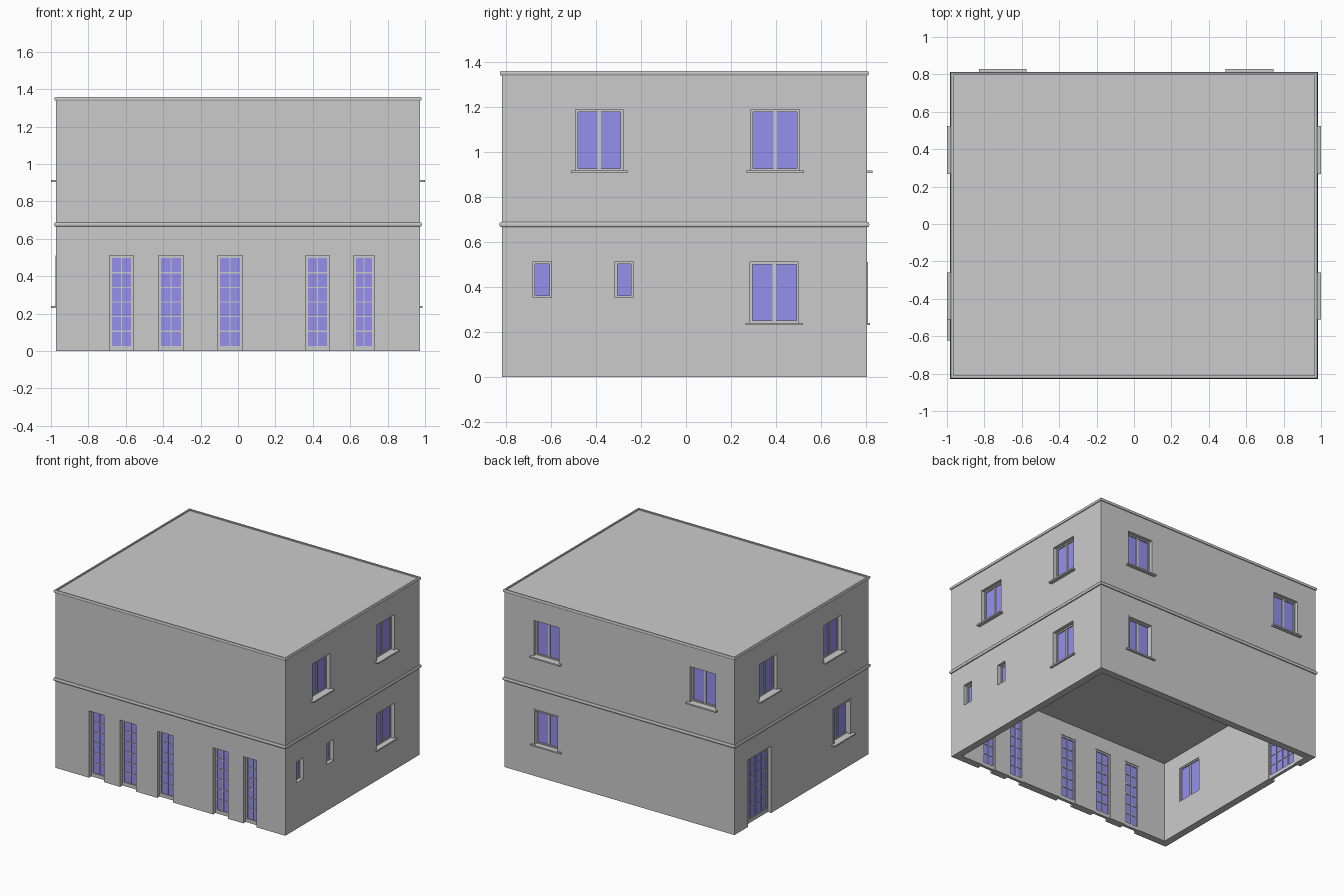
import bpy, bmesh
from mathutils import Vector

if "Cube" in bpy.data.objects:
    bpy.data.objects.remove(bpy.data.objects["Cube"])

X, Y0, Y1, TOP, T = 0.972, -0.817, 0.803, 1.35, 0.055   # wall faces, roof, thickness

glass_mat = bpy.data.materials.new("window_glass")
glass_mat.diffuse_color = (0.30, 0.28, 0.85, 1)
glass_mat.use_nodes = True
glass_mat.node_tree.nodes["Principled BSDF"].inputs["Base Color"].default_value = glass_mat.diffuse_color


def place(side, u, d, z):
    """Wall coordinates (along, outward, up) to world."""
    return {"front": (u, Y0 - d, z), "back": (u, Y1 + d, z),
            "right": (X + d, u, z), "left": (-X - d, u, z)}[side]


def add_box(bm, a, b):
    lo = Vector([min(p, q) for p, q in zip(a, b)])
    hi = Vector([max(p, q) for p, q in zip(a, b)])
    vs = bmesh.ops.create_cube(bm, size=1)["verts"]
    bmesh.ops.scale(bm, vec=hi - lo, verts=vs)
    bmesh.ops.translate(bm, vec=(lo + hi) / 2, verts=vs)


def wall_box(bm, side, u0, u1, z0, z1, d0, d1):
    add_box(bm, place(side, u0, d0, z0), place(side, u1, d1, z1))


def make(name, bm, mat=None):
    bmesh.ops.recalc_face_normals(bm, faces=bm.faces)
    me = bpy.data.meshes.new(name)
    bm.to_mesh(me)
    bm.free()
    ob = bpy.data.objects.new(name, me)
    bpy.context.collection.objects.link(ob)
    if mat:
        me.materials.append(mat)
    return ob


def subtract(ob, cutter):
    mod = ob.modifiers.new("cut", "BOOLEAN")
    mod.operation, mod.solver, mod.object = "DIFFERENCE", "EXACT", cutter
    cutter.hide_render = True
    bpy.context.view_layer.update()
    dg = bpy.context.evaluated_depsgraph_get()
    me = bpy.data.meshes.new_from_object(ob.evaluated_get(dg))
    ob.modifiers.clear()
    ob.data = me
    bpy.data.objects.remove(cutter)


# openings: side, u0, u1, z0, z1, columns, rows
front_doors = [(-0.687, -0.559), (-0.425, -0.291), (-0.11, 0.024),
               (0.361, 0.489), (0.617, 0.73)]
doors = [("front", a, b, 0, 0.51, 2, 6) for a, b in front_doors]
doors.append(("left", 0.36, 0.64, 0, 0.51, 4, 6))
# windows: side, u0, u1, z0, z1, sill reach, raised surround
windows = [("right", -0.49, -0.28, 0.915, 1.187, 0.028, False),
           ("right", 0.288, 0.503, 0.915, 1.187, 0.028, False),
           ("right", 0.285, 0.500, 0.24, 0.51, 0.014, False),
           ("left", -0.49, -0.28, 0.915, 1.187, 0.028, False),
           ("left", 0.288, 0.503, 0.915, 1.187, 0.028, False),
           ("left", -0.602, -0.388, 0.24, 0.51, 0.028, True),
           ("back", -0.81, -0.595, 0.915, 1.187, 0.025, False),
           ("back", 0.51, 0.725, 0.915, 1.187, 0.025, False),
           ("back", 0.51, 0.725, 0.24, 0.51, 0.014, True),
           ("right", -0.68, -0.597, 0.353, 0.512, 0, False),
           ("right", -0.315, -0.235, 0.353, 0.512, 0, False)]

# hollow walls with roof and upper floor
bm = bmesh.new()
add_box(bm, (-X, Y0, 0), (X, Y1, TOP))
walls = make("walls", bm)
bm = bmesh.new()
for z0, z1 in ((-0.1, 0.62), (0.67, 1.30)):
    add_box(bm, (-X + T, Y0 + T, z0), (X - T, Y1 - T, z1))
subtract(walls, make("room_cutter", bm))
bm = bmesh.new()
for side, u0, u1, z0, z1, *_ in doors + windows:
    wall_box(bm, side, u0, u1, z0 if z0 else -0.1, z1, -T - 0.02, 0.05)
subtract(walls, make("opening_cutter", bm))


# frame with bars, and its glass
def joinery(name, side, u0, u1, z0, z1, cols, rows, rim, foot, bar):
    bm = bmesh.new()
    back, front = -0.05, -0.028
    wall_box(bm, side, u0, u0 + rim, z0, z1, back, front)
    wall_box(bm, side, u1 - rim, u1, z0, z1, back, front)
    wall_box(bm, side, u0 + rim, u1 - rim, z0, z0 + foot, back, front)
    wall_box(bm, side, u0 + rim, u1 - rim, z1 - rim, z1, back, front)
    a, b, c, e = u0 + rim, u1 - rim, z0 + foot, z1 - rim
    for i in range(1, cols):
        u = a + (b - a) * i / cols
        wall_box(bm, side, u - bar, u + bar, c, e, back + 0.002, front - 0.002)
    for i in range(1, rows):
        z = c + (e - c) * i / rows
        wall_box(bm, side, a, b, z - bar, z + bar, back + 0.004, front - 0.004)
    make(name + "_frame", bm)
    bm = bmesh.new()
    wall_box(bm, side, a, b, c, e, -0.042, -0.036)
    make(name + "_glass", bm, glass_mat)


for side, u0, u1, z0, z1, cols, rows in doors:
    joinery(side + "_door", side, u0, u1, z0, z1, cols, rows, 0.013, 0.028, 0.003)

for side, u0, u1, z0, z1, reach, raised in windows:
    joinery(side + "_window", side, u0, u1, z0, z1, 2 if reach else 1, 1,
            0.010, 0.010, 0.008)
    if reach:
        bm = bmesh.new()
        wall_box(bm, side, u0 - 0.02, u1 + 0.02, z0 - 0.01, z0 + 0.001, -0.03, reach)
        make(side + "_sill", bm)
    if raised:
        bm = bmesh.new()
        for a, b, c, e in ((u0, u0 + 0.01, z0, z1), (u1 - 0.01, u1, z0, z1),
                           (u0 + 0.01, u1 - 0.01, z1 - 0.01, z1)):
            wall_box(bm, side, a, b, c, e, -0.03, 0.005)
        make(side + "_surround", bm)


# rounded mouldings running round the house
def moulding(name, z, h, out):
    prof = [(-0.006, -h), (out * 0.6, -h), (out * 0.9, -h * 0.6), (out, 0),
            (out * 0.9, h * 0.6), (out * 0.6, h), (-0.006, h)]
    bm = bmesh.new()
    rings = [[bm.verts.new((sx * (X + o), (Y1 + o) if sy > 0 else (Y0 - o), z + dz))
              for sx, sy in ((-1, -1), (1, -1), (1, 1), (-1, 1))] for o, dz in prof]
    for r, s in zip(rings, rings[1:] + rings[:1]):
        for i in range(4):
            j = (i + 1) % 4
            bm.faces.new((r[i], r[j], s[j], s[i]))
    make(name, bm)


moulding("floor_moulding", 0.677, 0.011, 0.011)
moulding("roof_moulding", 1.349, 0.010, 0.009)
